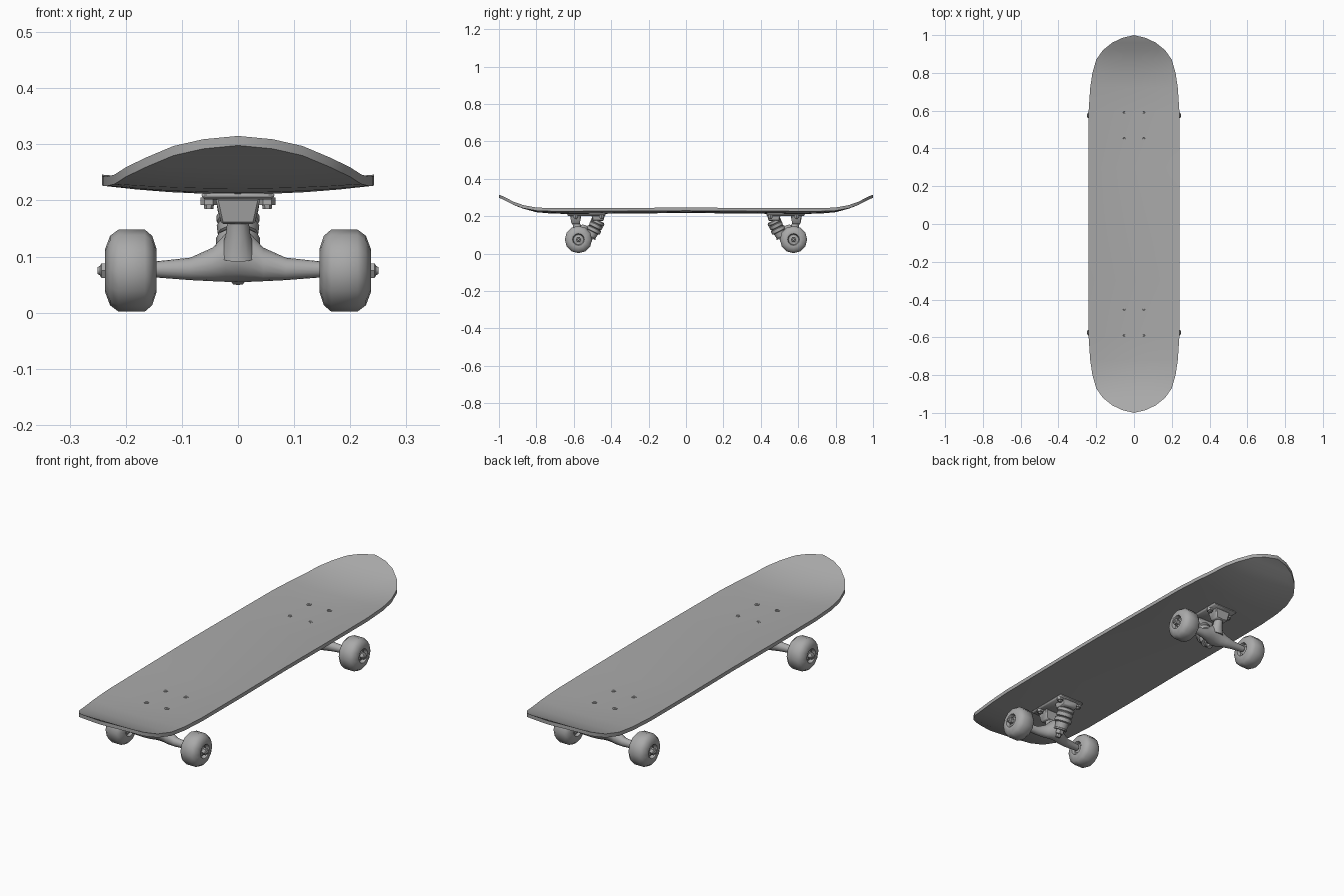
import bpy, bmesh
from math import sin, cos, pi, radians
from mathutils import Vector, Matrix

old = bpy.data.objects.get("Cube")
if old:
    bpy.data.objects.remove(old)

grey = bpy.data.materials.new("plain_grey")
grey.use_nodes = True
COLOUR = (0.4, 0.4, 0.4, 1)
grey.diffuse_color = COLOUR
grey.node_tree.nodes["Principled BSDF"].inputs["Base Color"].default_value = COLOUR


def finish(name, bm, angle=40):
    bmesh.ops.remove_doubles(bm, verts=bm.verts, dist=1e-5)
    bmesh.ops.recalc_face_normals(bm, faces=bm.faces)
    me = bpy.data.meshes.new(name)
    bm.to_mesh(me)
    bm.free()
    ob = bpy.data.objects.new(name, me)
    bpy.context.collection.objects.link(ob)
    me.materials.append(grey)
    bpy.ops.object.select_all(action='DESELECT')
    ob.select_set(True)
    bpy.context.view_layer.objects.active = ob
    bpy.ops.object.shade_smooth_by_angle(angle=radians(angle))
    return ob


def skin(bm, rings, caps=True):
    """Join a list of point rings with quads."""
    rows = [[bm.verts.new(p) for p in r] for r in rings]
    n = len(rows[0])
    for a, b in zip(rows, rows[1:]):
        for i in range(n):
            j = (i + 1) % n
            bm.faces.new((a[i], a[j], b[j], b[i]))
    if caps:
        bm.faces.new(rows[0])
        bm.faces.new(rows[-1])


def lathe(name, start, end, profile, sides=12, angle=40):
    """Turn (distance, radius) pairs about the axis from start to end."""
    start = Vector(start)
    axis = (Vector(end) - start).normalized()
    rot = axis.to_track_quat('Z', 'Y')
    bm = bmesh.new()
    skin(bm, [[start + rot @ Vector((r * cos(2 * pi * i / sides), r * sin(2 * pi * i / sides), d))
               for i in range(sides)] for d, r in profile])
    return finish(name, bm, angle)


def tapered_box(name, y0, y1, z0, z1, half_top, half_low, inset=0.0, bevel=0.004):
    """Box standing across x = 0 that narrows downwards."""
    bm = bmesh.new()
    skin(bm, [[(-h, y0 + k, z), (h, y0 + k, z), (h, y1 - k, z), (-h, y1 - k, z)]
              for h, z, k in ((half_low, z0, inset), (half_top, z1, 0))])
    bmesh.ops.bevel(bm, geom=bm.edges[:], offset=bevel, segments=1, affect='EDGES')
    return finish(name, bm)


# Deck: stations of (y, half width, top height, side lift), mirrored fore and aft
half = [(0, .242, .234, .012), (.3, .242, .231, .013), (.6, .24, .228, .015),
        (.72, .232, .231, .012), (.8, .22, .238, .008), (.87, .2, .257, .002),
        (.92, .165, .276, 0), (.96, .115, .297, 0), (.985, .062, .309, 0), (1, 0, .315, 0)]
stations = [(-y, w, z, c) for y, w, z, c in half[:0:-1]] + half
bm = bmesh.new()
COLS = 8
rows = []
for y, w, z, c in stations:
    us = [2 * i / COLS - 1 for i in range(COLS + 1)]
    rows.append([bm.verts.new((u * w, y, z + c * u * u)) for u in us])
for a, b in zip(rows, rows[1:]):
    for i in range(COLS):
        bm.faces.new((a[i], a[i + 1], b[i + 1], b[i]))
bmesh.ops.remove_doubles(bm, verts=bm.verts, dist=1e-5)
bmesh.ops.recalc_face_normals(bm, faces=bm.faces)
if sum(f.normal.z for f in bm.faces) < 0:
    bmesh.ops.reverse_faces(bm, faces=bm.faces)
top = bm.faces[:]
# Thickness: a lower copy joined around the rim
low = bmesh.ops.duplicate(bm, geom=bm.verts[:] + bm.edges[:] + top)
vmap = low["vert_map"]
rim = [e for f in top for e in f.edges if e.is_boundary]
pairs = [(e.verts[0], e.verts[1], vmap[e.verts[1]], vmap[e.verts[0]]) for e in set(rim)]
for v in [g for g in low["geom"] if isinstance(g, bmesh.types.BMVert)]:
    v.co.z -= 0.017
for p in pairs:
    bm.faces.new(p)
finish("deck", bm)


def truck(end, s):
    """One axle assembly; s is -1 at the front and +1 at the back."""
    parts = []
    add = parts.append
    # Mounting plate and the two blocks below it
    add(tapered_box("base_plate", .43, .635, .202, .214, .066, .063))
    add(tapered_box("pivot_block", .56, .62, .158, .204, .04, .03, .008))
    add(tapered_box("kingpin_block", .435, .505, .175, .204, .04, .035, .006))
    # Hanger: elliptical sections along the axle
    right = [(0, .552, .105, .042, .050), (.022, .555, .098, .036, .043),
             (.045, .565, .086, .027, .030), (.085, .573, .078, .019, .020),
             (.15, .575, .077, .015, .014)]
    secs = [(-x, *r) for x, *r in right[:0:-1]] + right
    bm = bmesh.new()
    skin(bm, [[(x, y + ry * cos(2 * pi * i / 16), z + rz * sin(2 * pi * i / 16)) for i in range(16)]
              for x, y, z, ry, rz in secs])
    add(finish("hanger", bm, 60))
    add(lathe("pivot_pin", (0, .57, .10), (0, .59, .17), [(0, .034), (.04, .022), (.075, .018)]))
    # Slanted kingpin with bushings, hanger ring and nut
    a, b = (0, .457, .2), (0, .525, .06)
    add(lathe("kingpin", a, b, [(0, .012), (.162, .012)], 8))
    add(lathe("upper_bushing", a, b, [(.025, .03), (.03, .038), (.042, .038), (.046, .034),
                                      (.05, .038), (.066, .036), (.07, .03)], 12))
    add(lathe("hanger_ring", a, b, [(.07, .034), (.074, .039), (.09, .039), (.094, .034)], 12))
    add(lathe("lower_bushing", a, b, [(.094, .031), (.12, .027), (.122, .03), (.128, .03)], 12))
    add(lathe("kingpin_nut", a, b, [(.128, .019), (.145, .019), (.148, .015)], 6))
    # Deck bolts: head above, nut below
    for x in (-.052, .052):
        for y in (.452, .59):
            add(lathe("bolt_head", (x, y, .215), (x, y, 1),
                      [(0, .011), (.0165, .011), (.0165, .006), (.0145, .004)], 8))
            add(lathe("bolt_nut", (x, y, .205), (x, y, 0),
                      [(0, .015), (.013, .015), (.013, .009), (.02, .008)], 6))
    # Axle, wheels and axle nuts
    add(lathe("axle", (-.25, .575, .075), (.25, .575, .075), [(0, .006), (.003, .008), (.497, .008),
                                                              (.5, .006)], 8))
    for side in (-1, 1):
        o, e = (side * .145, .575, .075), (side * .3, .575, .075)
        add(lathe("wheel", o, e, [(.014, .012), (.014, .027), (.001, .032), (0, .038), (.008, .062),
                                  (.021, .073), (.068, .073), (.083, .062), (.092, .038),
                                  (.09, .032), (.074, .027), (.074, .012)], 12, 50))
        add(lathe("bearing", o, e, [(.01, .02), (.08, .02), (.082, .016)], 12))
        add(lathe("axle_nut", o, e, [(.082, .015), (.098, .015), (.101, .011)], 6))
    for ob in parts:
        if s < 0:
            ob.data.transform(Matrix.Rotation(pi, 4, 'Z'))
        ob.name = end + "_" + ob.name.split(".")[0]


truck("front", -1)
truck("back", 1)
